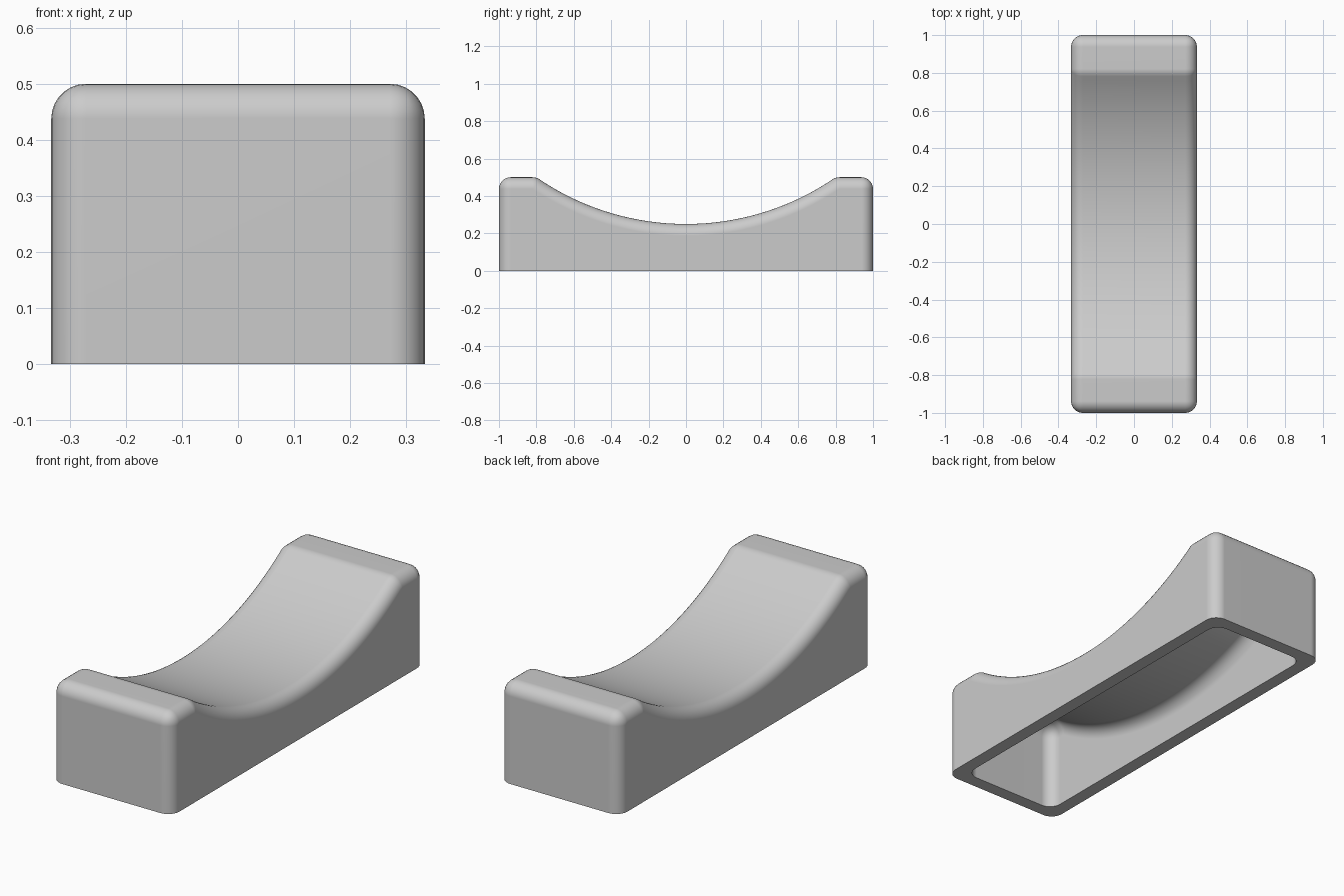
import bpy, bmesh, math

cube = bpy.data.objects.get("Cube")
if cube:
    bpy.data.objects.remove(cube, do_unlink=True)

HALF_W, HALF_L, TOP = 0.333, 1.0, 0.5
WALL, FILLET, CREASE = 0.067, 0.062, 0.07
SCOOP_R, SCOOP_Z = 1.405, 1.655      # circle that cuts the saddle


def profile(inset):
    """Side outline (y, z) of the scooped block, shrunk by inset."""
    length, top, rad = HALF_L - inset, TOP - inset, SCOOP_R + inset
    # softened crease between the flat end and the scoop
    cz = top - CREASE
    cy = math.sqrt((rad + CREASE) ** 2 - (SCOOP_Z - cz) ** 2)
    tilt = math.atan2(cy, SCOOP_Z - cz)
    crease = [(cy - CREASE * math.sin(tilt * i / 5), cz + CREASE * math.cos(tilt * i / 5))
              for i in range(6)]
    steps = 48
    arc = []
    for i in range(1, steps):
        a = tilt * (1 - 2 * i / steps)
        arc.append((rad * math.sin(a), SCOOP_Z - rad * math.cos(a)))
    mirrored = [(-y, z) for y, z in reversed(crease)]
    return [(length, 0), (length, top)] + crease + arc + mirrored + [(-length, top), (-length, 0)]


def add_shell(bm, inset):
    """Extrude the outline, round all but the base, leave the bottom open; return the rim."""
    part = bmesh.new()
    w = HALF_W - inset
    pts = profile(inset)
    face = part.faces.new([part.verts.new((-w, y, z)) for y, z in pts])
    ext = bmesh.ops.extrude_face_region(part, geom=[face])
    moved = [v for v in ext["geom"] if isinstance(v, bmesh.types.BMVert)]
    bmesh.ops.translate(part, verts=moved, vec=(2 * w, 0, 0))
    bmesh.ops.recalc_face_normals(part, faces=part.faces)
    rounded = [e for e in part.edges
               if max(v.co.z for v in e.verts) > 0.001 and e.calc_face_angle(0) > 1.2]
    bmesh.ops.bevel(part, geom=rounded, offset=FILLET, offset_type='OFFSET',
                    segments=7, profile=0.5, affect='EDGES', clamp_overlap=False)
    base = [f for f in part.faces if all(abs(v.co.z) < 0.001 for v in f.verts)]
    bmesh.ops.delete(part, geom=base, context='FACES_ONLY')
    if inset:
        bmesh.ops.reverse_faces(part, faces=part.faces)
    temp = bpy.data.meshes.new("shell")
    part.to_mesh(temp)
    part.free()
    bm.from_mesh(temp)
    bpy.data.meshes.remove(temp)


# Outer skin and cavity, joined by the bottom rim
bm = bmesh.new()
add_shell(bm, 0)
add_shell(bm, WALL)
rim = [e for e in bm.edges if e.is_boundary]
bmesh.ops.bridge_loops(bm, edges=rim)
bmesh.ops.recalc_face_normals(bm, faces=bm.faces)
mesh = bpy.data.meshes.new("saddle_block")
bm.to_mesh(mesh)
bm.free()

block = bpy.data.objects.new("saddle_block", mesh)
bpy.context.collection.objects.link(block)

# Plain grey
grey = bpy.data.materials.new("light_grey")
grey.use_nodes = True
grey.diffuse_color = (0.6, 0.6, 0.6, 1)
grey.node_tree.nodes["Principled BSDF"].inputs["Base Color"].default_value = (0.6, 0.6, 0.6, 1)
mesh.materials.append(grey)

# Smooth fillets, flat walls, sharp rim
bpy.ops.object.select_all(action='DESELECT')
block.select_set(True)
bpy.context.view_layer.objects.active = block
bpy.ops.object.shade_smooth_by_angle(angle=math.radians(35))
weighted = block.modifiers.new("flat_walls", 'WEIGHTED_NORMAL')
weighted.keep_sharp = True
